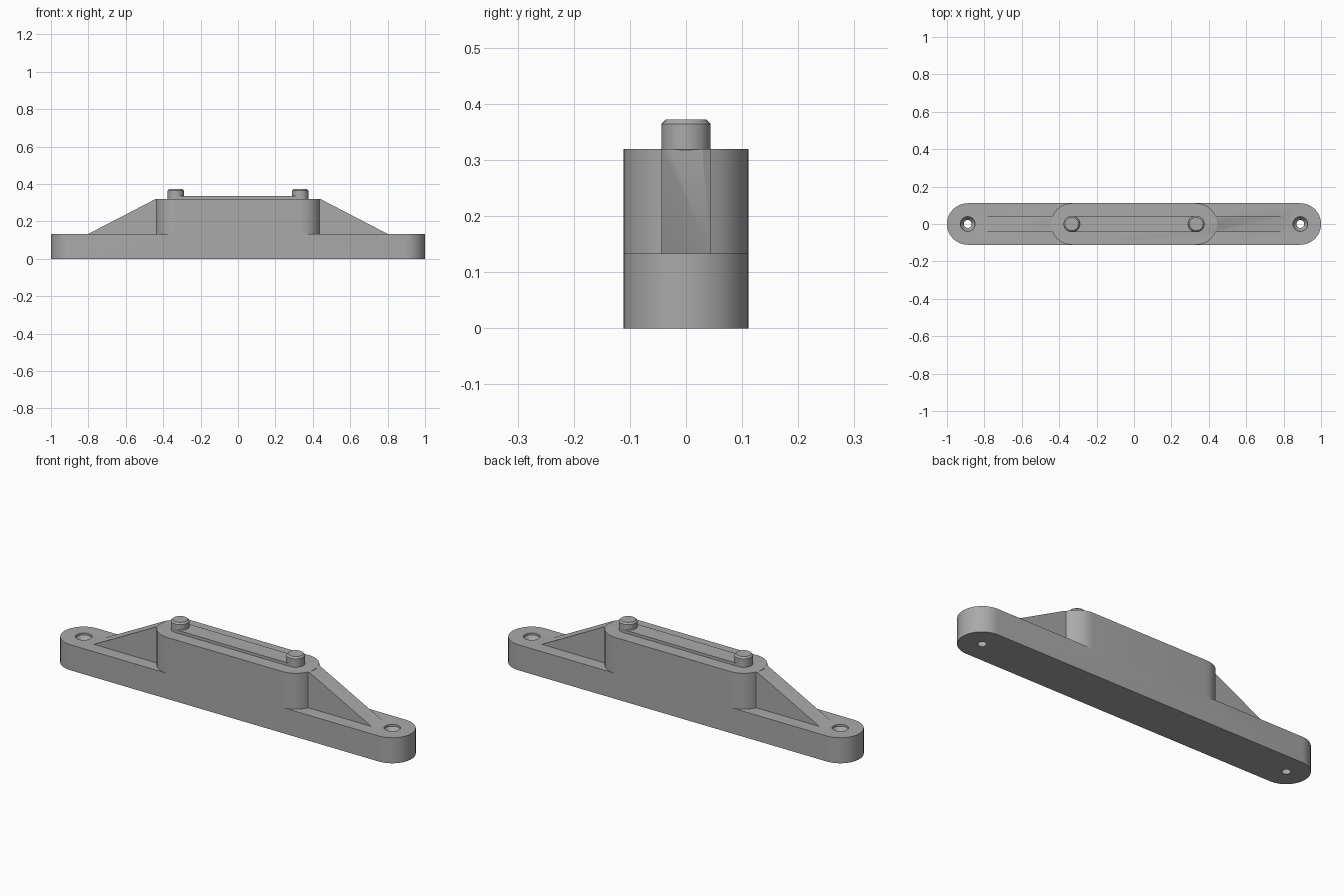
import bpy, bmesh, math

cube = bpy.data.objects.get("Cube")
if cube:
    bpy.data.objects.remove(cube, do_unlink=True)

# Main dimensions
R = 0.111            # half depth of the base and the block
BASE_Z, BLOCK_Z, RAIL_Z, PEG_Z = 0.133, 0.32, 0.335, 0.372
HOLE_X, PEG_X, PEG_R = 0.889, 0.333, 0.044

grey = bpy.data.materials.new("plain grey")
grey.use_nodes = True
colour = (0.40, 0.40, 0.40, 1)
grey.diffuse_color = colour
grey.node_tree.nodes["Principled BSDF"].inputs["Base Color"].default_value = colour


def make_object(name, bm):
    bmesh.ops.recalc_face_normals(bm, faces=bm.faces)
    mesh = bpy.data.meshes.new(name)
    bm.to_mesh(mesh)
    bm.free()
    mesh.materials.append(grey)
    obj = bpy.data.objects.new(name, mesh)
    bpy.context.collection.objects.link(obj)
    return obj


def extrude(name, points, offset):
    """Solid from a closed outline of 3D points pushed along offset."""
    bm = bmesh.new()
    face = bm.faces.new([bm.verts.new(p) for p in points])
    new = bmesh.ops.extrude_face_region(bm, geom=[face])["geom"]
    bmesh.ops.translate(bm, vec=offset,
                        verts=[v for v in new if isinstance(v, bmesh.types.BMVert)])
    return make_object(name, bm)


def stadium(name, centre_x, radius, z0, z1, steps=24):
    """Bar with half-round ends."""
    points = []
    for side, start in ((1, -math.pi / 2), (-1, math.pi / 2)):
        for i in range(steps + 1):
            a = start + math.pi * i / steps
            points.append((side * centre_x + radius * math.cos(a), radius * math.sin(a), z0))
    return extrude(name, points, (0, 0, z1 - z0))


def lathe(name, profile, x, steps=40):
    """Round solid from (radius, z) rings, capped at both ends."""
    bm = bmesh.new()
    rings = [[bm.verts.new((x + r * math.cos(2 * math.pi * i / steps),
                            r * math.sin(2 * math.pi * i / steps), z))
              for i in range(steps)] for r, z in profile]
    for a, b in zip(rings, rings[1:]):
        for i in range(steps):
            j = (i + 1) % steps
            bm.faces.new((a[i], a[j], b[j], b[i]))
    bm.faces.new(rings[0])
    bm.faces.new(rings[-1])
    return make_object(name, bm)


def combine(target, tool, operation):
    mod = target.modifiers.new(tool.name, 'BOOLEAN')
    mod.operation, mod.solver, mod.object = operation, 'EXACT', tool
    bpy.context.view_layer.objects.active = target
    bpy.ops.object.modifier_apply(modifier=mod.name)
    bpy.data.objects.remove(tool, do_unlink=True)


def smooth(obj):
    bpy.ops.object.select_all(action='DESELECT')
    obj.select_set(True)
    bpy.context.view_layer.objects.active = obj
    bpy.ops.object.shade_smooth_by_angle(angle=math.radians(30))


# Base bar with the raised centre block fused on top
body = stadium("bracket_body", 1 - R, R, 0, BASE_Z)
combine(body, stadium("block", PEG_X, R, BASE_Z, BLOCK_Z), 'UNION')

# Sloping ribs, one at each end of the block
for side in (-1, 1):
    outline = [(side * x, -PEG_R, z) for x, z in
               ((0.35, BASE_Z - 0.03), (0.80, BASE_Z - 0.03), (0.80, BASE_Z),
                (0.44, BLOCK_Z), (0.35, BLOCK_Z))]
    combine(body, extrude("rib", outline, (0, 2 * PEG_R, 0)), 'UNION')

# Countersunk screw holes
for side in (-1, 1):
    profile = ((0.021, -0.05), (0.021, BASE_Z - 0.035),
               (0.039, BASE_Z - 0.01), (0.039, BASE_Z + 0.05))
    combine(body, lathe("hole_cutter", profile, side * HOLE_X), 'DIFFERENCE')

# Merge coplanar faces left by the joins
bm = bmesh.new()
bm.from_mesh(body.data)
bmesh.ops.remove_doubles(bm, verts=bm.verts, dist=1e-5)
bmesh.ops.dissolve_limit(bm, angle_limit=math.radians(0.5), verts=bm.verts, edges=bm.edges)
bm.to_mesh(body.data)
bm.free()
smooth(body)

# Low rail between the pegs
extrude("top_rail", [(x, y, BLOCK_Z - 0.01) for x, y in
                     ((-PEG_X, -PEG_R), (PEG_X, -PEG_R), (PEG_X, PEG_R), (-PEG_X, PEG_R))],
        (0, 0, RAIL_Z - BLOCK_Z + 0.01))

# Chamfered locating pegs
for side, name in ((1, "left_peg"), (-1, "right_peg")):
    smooth(lathe(name, ((PEG_R, BLOCK_Z - 0.01), (PEG_R, PEG_Z - 0.008),
                        (PEG_R - 0.008, PEG_Z)), side * PEG_X))
